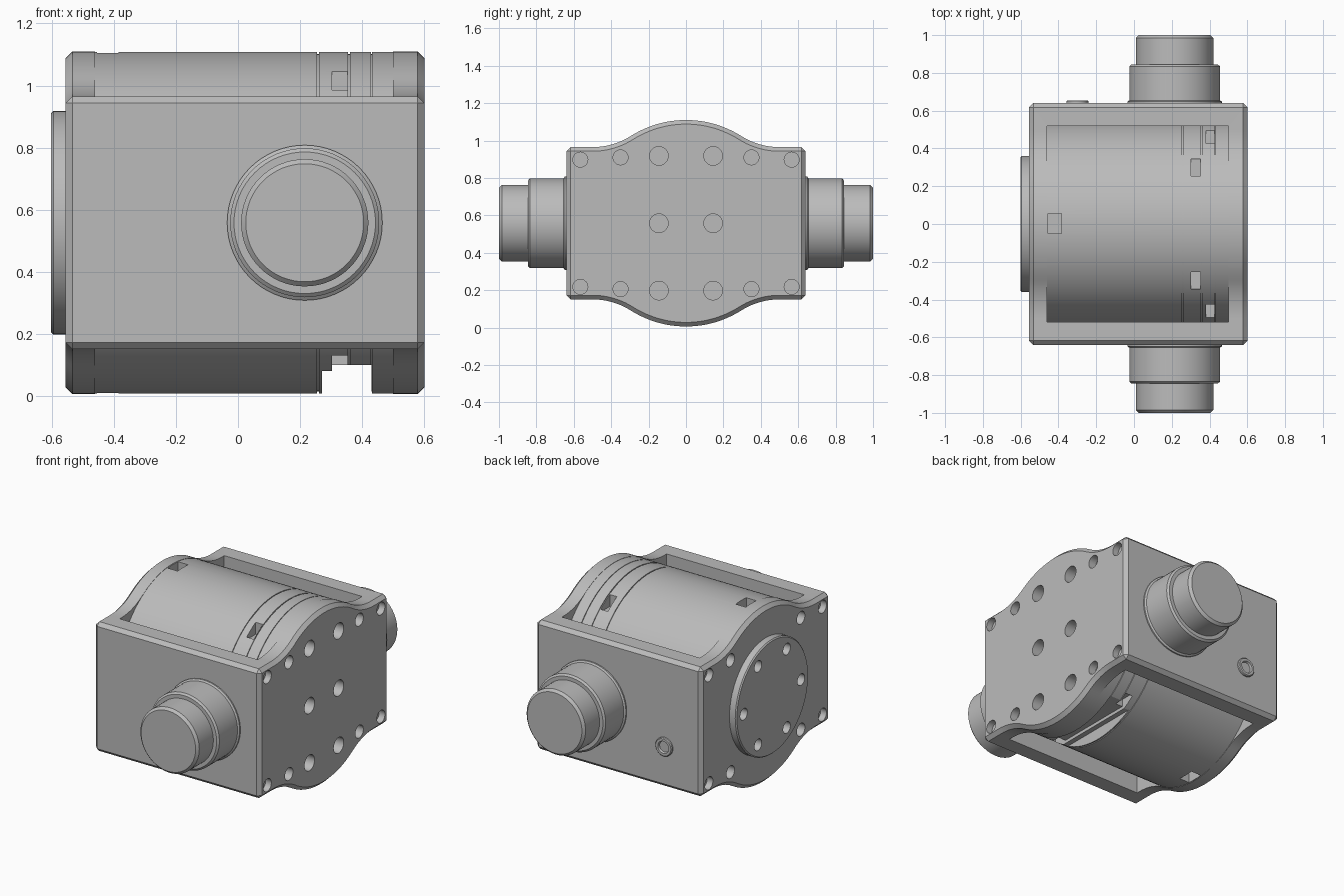
import bpy, bmesh, math
from mathutils import Matrix, Vector

if "Cube" in bpy.data.objects:
    bpy.data.objects.remove(bpy.data.objects["Cube"])

CZ = 0.558  # height of the main axis
grey = bpy.data.materials.new("machined grey")
grey.use_nodes = True
colour = (0.5, 0.5, 0.5, 1)
grey.diffuse_color = colour
grey.node_tree.nodes["Principled BSDF"].inputs["Base Color"].default_value = colour


def finish(bm, name):
    bmesh.ops.recalc_face_normals(bm, faces=bm.faces)
    mesh = bpy.data.meshes.new(name)
    bm.to_mesh(mesh)
    bm.free()
    ob = bpy.data.objects.new(name, mesh)
    mesh.materials.append(grey)
    bpy.context.collection.objects.link(ob)
    return ob


def activate(ob):
    bpy.ops.object.select_all(action='DESELECT')
    ob.select_set(True)
    bpy.context.view_layer.objects.active = ob


def smooth(ob):
    activate(ob)
    bpy.ops.object.shade_smooth_by_angle(angle=math.radians(20))


def box(bm, lo, hi):
    lo, hi = Vector(lo), Vector(hi)
    size = Matrix.Diagonal((*(hi - lo), 1))
    bmesh.ops.create_cube(bm, size=1, matrix=Matrix.Translation((lo + hi) / 2) @ size)


def rod(bm, x, y, z, r, depth):
    """Cylinder along x, centred on the given point."""
    m = Matrix.Translation((x, y, z)) @ Matrix.Rotation(math.pi / 2, 4, 'Y')
    bmesh.ops.create_cone(bm, cap_ends=True, segments=24, radius1=r, radius2=r,
                          depth=depth, matrix=m)


def lathe(name, profile, origin, axis, n=64):
    """Closed solid of revolution from (distance, radius) pairs."""
    bm = bmesh.new()
    turn = Vector((0, 0, 1)).rotation_difference(Vector(axis)).to_matrix()
    rings = []
    for d, r in profile:
        angles = [math.tau * i / n for i in range(n)]
        rings.append([bm.verts.new(Vector(origin) + turn @ Vector(
            (r * math.cos(a), r * math.sin(a), d))) for a in angles])
    for a, b in zip(rings, rings[1:]):
        for i in range(n):
            j = (i + 1) % n
            bm.faces.new((a[i], a[j], b[j], b[i]))
    bm.faces.new(rings[0])
    bm.faces.new(rings[-1])
    return finish(bm, name)


def carve(ob, bm):
    cutter = finish(bm, ob.name + "_cutter")
    cutter.hide_render = True
    mod = ob.modifiers.new("cut", 'BOOLEAN')
    mod.operation, mod.solver, mod.object = 'DIFFERENCE', 'EXACT', cutter
    activate(ob)
    bpy.ops.object.modifier_apply(modifier=mod.name)
    bpy.data.objects.remove(cutter)


# Housing: bulged outline with tangent fillets, extruded along x
R, FR, FY, FLAT = 0.552, 0.382, 0.5, 0.407
top = [(0.64, FLAT)]
join = math.atan2(FLAT + FR, FY)
for i in range(11):  # concave fillet
    a = -math.pi / 2 + (join - math.pi / 2) * i / 10
    top.append((FY + FR * math.cos(a), FLAT + FR + FR * math.sin(a)))
for i in range(1, 13):  # crown
    a = join + (math.pi / 2 - join) * i / 12
    top.append((R * math.cos(a), R * math.sin(a)))
top += [(-y, z) for y, z in reversed(top[:-1])]
outline = top + [(-y, -z) for y, z in top]
bm = bmesh.new()
face = bm.faces.new([bm.verts.new((-0.555, y, CZ + z)) for y, z in outline])
ext = bmesh.ops.extrude_face_region(bm, geom=[face])
bmesh.ops.translate(bm, vec=(1.155, 0, 0),
                    verts=[v for v in ext["geom"] if isinstance(v, bmesh.types.BMVert)])
housing = finish(bm, "housing")
bev = housing.modifiers.new("chamfer", 'BEVEL')
bev.width, bev.segments, bev.limit_method = 0.022, 1, 'ANGLE'
bev.angle_limit = math.radians(40)
activate(housing)
bpy.ops.object.modifier_apply(modifier=bev.name)

# Through window and bolt holes in both end plates
bm = bmesh.new()
box(bm, (-0.46, -0.52, -0.2), (0.5, 0.52, 1.4))
for sy in (-1, 1):
    for sz in (-1, 1):
        for x in (-0.555, 0.6):
            rod(bm, x, sy * 0.35, CZ + sz * 0.352, 0.04, 0.1)
            rod(bm, x, sy * 0.565, CZ + sz * 0.34, 0.04, 0.08)
    for dz in (-0.36, 0, 0.36):
        rod(bm, 0.6, sy * 0.145, CZ + dz, 0.05, 0.14)
carve(housing, bm)
smooth(housing)

# Rotor drum with two fine seams
r, s = 0.55, 0.544
profile = [(-0.47, r)]
for x in (0.255, 0.355):
    profile += [(x, r), (x, s), (x + 0.006, s), (x + 0.006, r)]
profile += [(0.428, r), (0.428, s), (0.432, s), (0.432, r), (0.51, r)]
rotor = lathe("rotor_drum", profile, (0, 0, CZ), (1, 0, 0), 128)

# Pockets in the drum and the relief underneath
bm = bmesh.new()
for lo, hi in ((1.03, 1.3), (-0.2, 0.08)):
    box(bm, (-0.455, -0.05, lo), (-0.385, 0.055, hi))
for sy in (-1, 1):
    for lo, hi in ((0.97, 1.3), (-0.2, 0.146)):
        y = sorted((sy * 0.255, sy * 0.345))
        box(bm, (0.302, y[0], lo), (0.352, y[1], hi))
    y = sorted((sy * 0.425, sy * 0.495))
    box(bm, (0.38, y[0], 0.8), (0.427, y[1], 1.1))
carve(rotor, bm)
for x0, height in ((0.27, 0.08), (0.302, 0.1)):
    bm = bmesh.new()
    box(bm, (x0, -0.6, -0.2), (0.43, 0.6, height))
    carve(rotor, bm)
smooth(rotor)

# Output flange with a ring of six holes
flange = lathe("output_flange", [(0.5, 0.36), (0.595, 0.36), (0.602, 0.353)],
               (0, 0, CZ), (-1, 0, 0))
bm = bmesh.new()
for i in range(6):
    a = math.tau * i / 6
    rod(bm, -0.6, 0.285 * math.cos(a), CZ + 0.285 * math.sin(a), 0.036, 0.12)
carve(flange, bm)
smooth(flange)

# Stepped trunnions on front and back
steps = [(0.6, 0.25), (0.648, 0.25), (0.655, 0.24), (0.835, 0.24), (0.845, 0.228),
         (0.845, 0.205), (0.985, 0.205), (1.0, 0.19)]
for name, sy in (("front_trunnion", -1), ("back_trunnion", 1)):
    smooth(lathe(name, steps, (0.215, 0, CZ), (0, sy, 0)))

# Hollow port plug on the back
smooth(lathe("port_plug", [(0.6, 0.058), (0.65, 0.058), (0.655, 0.053),
                           (0.655, 0.038), (0.642, 0.034)],
             (-0.3, 0, 0.41), (0, 1, 0), 32))
